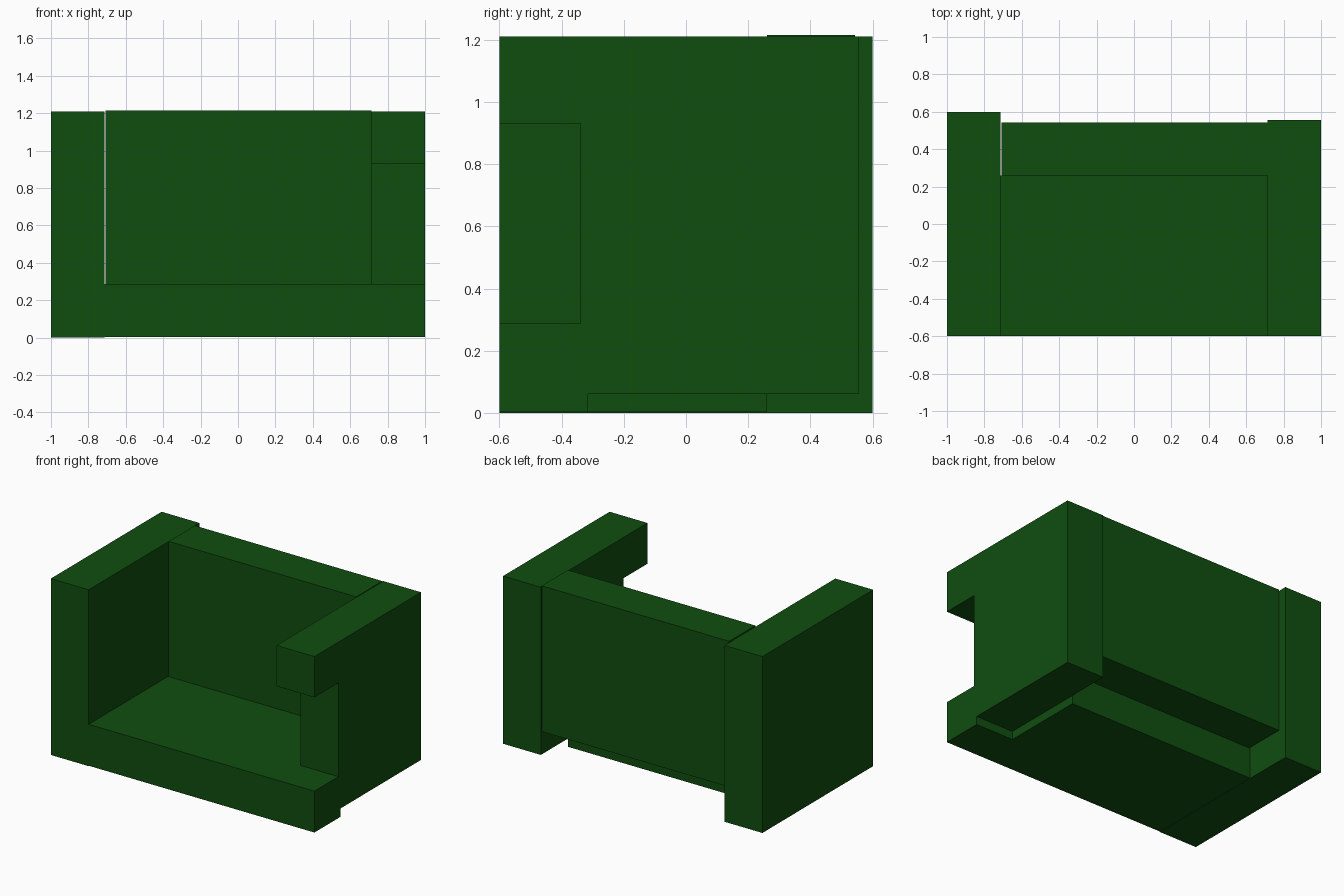
import bpy, bmesh
from mathutils import Vector

if "Cube" in bpy.data.objects:
    bpy.data.objects.remove(bpy.data.objects["Cube"])

green = bpy.data.materials.new("dark_green")
green.diffuse_color = (0.005, 0.075, 0.005, 1)
green.use_nodes = True
green.node_tree.nodes["Principled BSDF"].inputs["Base Color"].default_value = green.diffuse_color


def prism(name, outline, axis, lo, hi):
    """Extrude a flat outline along x (points are y,z) or z (points are x,y)."""
    bm = bmesh.new()
    place = (lambda p: (lo, p[0], p[1])) if axis == "x" else (lambda p: (p[0], p[1], lo))
    face = bm.faces.new([bm.verts.new(place(p)) for p in outline])
    grown = bmesh.ops.extrude_face_region(bm, geom=[face], use_keep_orig=True)
    shift = Vector((hi - lo, 0, 0)) if axis == "x" else Vector((0, 0, hi - lo))
    bmesh.ops.translate(bm, verts=[v for v in grown["geom"] if isinstance(v, bmesh.types.BMVert)], vec=shift)
    bmesh.ops.recalc_face_normals(bm, faces=bm.faces)
    mesh = bpy.data.meshes.new(name)
    bm.to_mesh(mesh)
    bm.free()
    mesh.materials.append(green)
    obj = bpy.data.objects.new(name, mesh)
    bpy.context.collection.objects.link(obj)
    return obj


def rect(a0, a1, b0, b1):
    return [(a0, b0), (a1, b0), (a1, b1), (a0, b1)]


IN = 0.713      # inner face of the arms
SEAT = 0.287    # seat height

# Full-depth left arm
prism("left_arm", rect(-0.6, 0.6, 0, 1.21), "x", -1, -IN)

# Seat slab with a short toe running under the front of the right arm
prism("seat", [(-IN, -0.6), (1, -0.6), (1, -0.315), (IN, -0.315), (IN, 0.26), (-IN, 0.26)],
      "z", 0.003, SEAT)

# Right arm: raised off the ground, notched at the front below the armrest
prism("right_arm", [(-0.34, SEAT), (-0.315, SEAT), (-0.315, 0.06), (0.555, 0.06),
                    (0.555, 1.21), (-0.6, 1.21), (-0.6, 0.93), (-0.34, 0.93)], "x", IN, 1)

# Back panel, hung behind the seat with a thin gap at the left arm
prism("back_panel", rect(0.26, 0.543, 0.215, 1.215), "x", -0.708, IN + 0.002)
